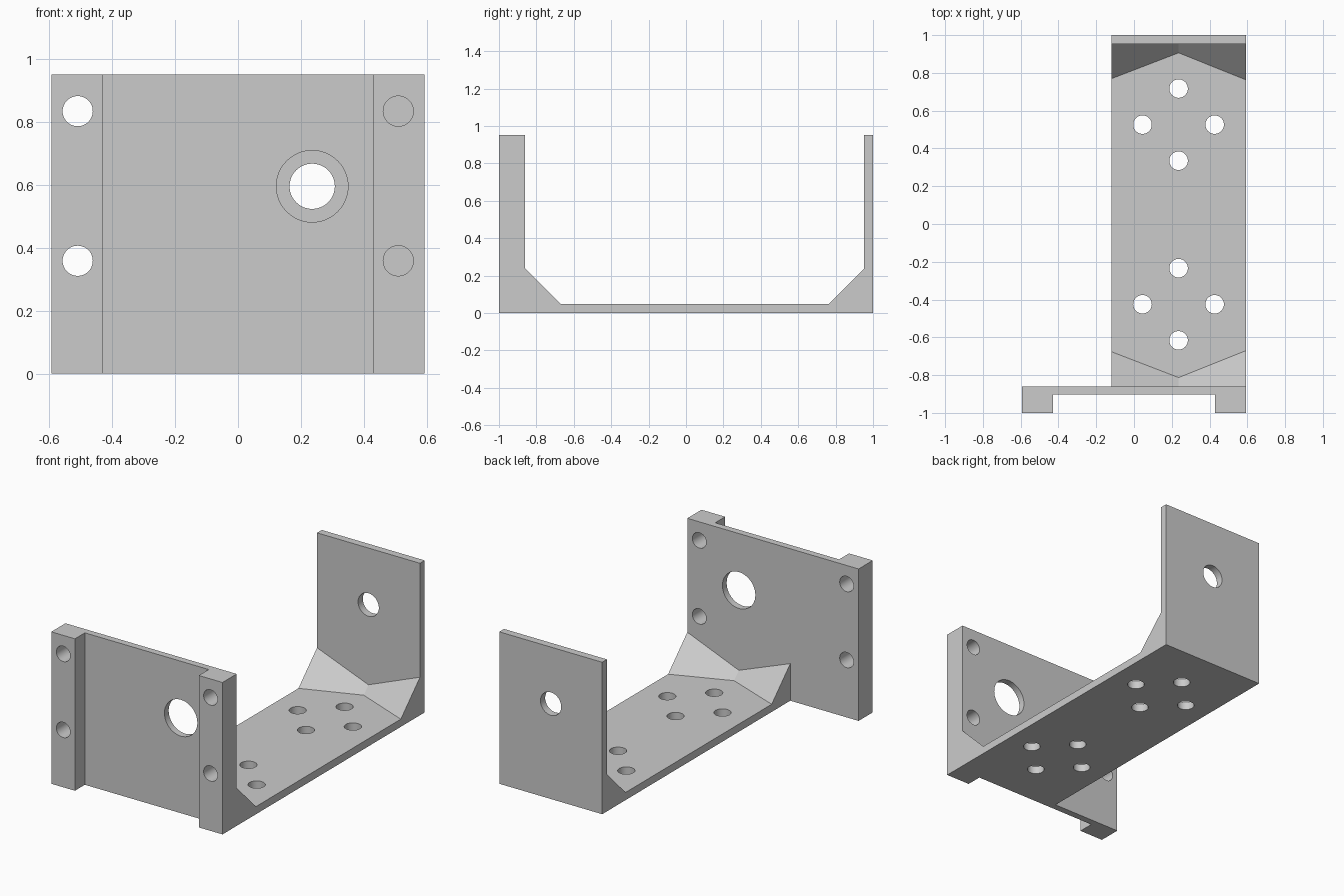
import bpy, bmesh, math
from mathutils import Matrix, Vector

cube = bpy.data.objects.get("Cube")
if cube:
    bpy.data.objects.remove(cube, do_unlink=True)

# Main dimensions
LEFT, RIGHT, MID = -0.12, 0.593, 0.236      # arm sides and centre line
WIDE, TALL, FLOOR = 0.593, 0.951, 0.048     # motor plate half width, height, floor thickness
FRONT_WALL, BACK_WALL, SINK = -0.86, 0.953, 0.02

grey = bpy.data.materials.new("plain grey")
grey.use_nodes = True
grey.diffuse_color = (0.6, 0.6, 0.6, 1)
grey.node_tree.nodes["Principled BSDF"].inputs["Base Color"].default_value = grey.diffuse_color


def loft(name, sections):
    """Closed solid through matching cross-sections."""
    bm = bmesh.new()
    rings = [[bm.verts.new(p) for p in s] for s in sections]
    for a, b in zip(rings, rings[1:]):
        for i in range(len(a)):
            j = (i + 1) % len(a)
            bm.faces.new((a[i], a[j], b[j], b[i]))
    bm.faces.new(rings[0])
    bm.faces.new(rings[-1])
    bmesh.ops.recalc_face_normals(bm, faces=bm.faces)
    mesh = bpy.data.meshes.new(name)
    bm.to_mesh(mesh)
    bm.free()
    mesh.materials.append(grey)
    obj = bpy.data.objects.new(name, mesh)
    bpy.context.collection.objects.link(obj)
    return obj


def combine(target, tool, operation):
    mod = target.modifiers.new(operation.title(), 'BOOLEAN')
    mod.operation, mod.solver, mod.object = operation, 'EXACT', tool
    bpy.context.view_layer.objects.active = target
    bpy.ops.object.modifier_apply(modifier=mod.name)
    bpy.data.objects.remove(tool, do_unlink=True)


def drill(target, centre, radius, axis, depth=0.4):
    ring = [(radius * math.cos(a), radius * math.sin(a))
            for a in (math.tau * i / 48 for i in range(48))]
    turn = Vector((0, 0, 1)).rotation_difference(Vector(axis)).to_matrix().to_4x4()
    place = Matrix.Translation(centre) @ turn
    cutter = loft("hole_cutter", [[place @ Vector((u, v, h)) for u, v in ring]
                                  for h in (-depth / 2, depth / 2)])
    cutter.hide_render = True
    combine(target, cutter, 'DIFFERENCE')


# Motor plate with two front rails, extruded upward
inner = 0.429
plan = [(-WIDE, -1), (-inner, -1), (-inner, -0.902), (inner, -0.902),
        (inner, -1), (WIDE, -1), (WIDE, FRONT_WALL), (-WIDE, FRONT_WALL)]
bracket = loft("bracket", [[(x, y, z) for x, y in plan] for z in (0, TALL)])

# Floor and back wall, extruded sideways
side = [(FRONT_WALL - SINK, 0), (1, 0), (1, TALL), (BACK_WALL, TALL),
        (BACK_WALL, FLOOR), (FRONT_WALL - SINK, FLOOR)]
combine(bracket, loft("arm", [[(x, y, z) for y, z in side] for x in (LEFT, RIGHT)]), 'UNION')

# Corner gussets, wide at the edges and narrow on the centre line
for wall, d in ((FRONT_WALL, 1), (BACK_WALL, -1)):
    sections = []
    for x, leg in ((LEFT, 0.184), (MID, 0.047), (RIGHT, 0.19)):
        back, tip, low = wall - d * SINK, wall + d * leg, FLOOR - SINK
        sections.append([(x, back, low), (x, tip, low), (x, tip, FLOOR),
                         (x, wall, FLOOR + leg), (x, back, FLOOR + leg)])
    combine(bracket, loft("gusset", sections), 'UNION')

# Shaft holes in both walls
hole_z = 0.596
drill(bracket, (MID, -0.9, hole_z), 0.114, (0, 1, 0))
drill(bracket, (MID, 1, hole_z), 0.072, (0, 1, 0))

# Bolt holes in the rails
for x in (-0.51, 0.51):
    for z in (0.359, 0.835):
        drill(bracket, (x, -0.93, z), 0.048, (0, 1, 0))

# Two rings of four mounting holes in the floor
for y in (-0.425, 0.526):
    for dx, dy in ((1, 0), (-1, 0), (0, 1), (0, -1)):
        drill(bracket, (MID + 0.191 * dx, y + 0.191 * dy, 0), 0.049, (0, 0, 1))

# Smooth hole walls, sharp edges
bpy.ops.object.select_all(action='DESELECT')
bracket.select_set(True)
bpy.context.view_layer.objects.active = bracket
bpy.ops.object.shade_smooth_by_angle(angle=math.radians(25))
